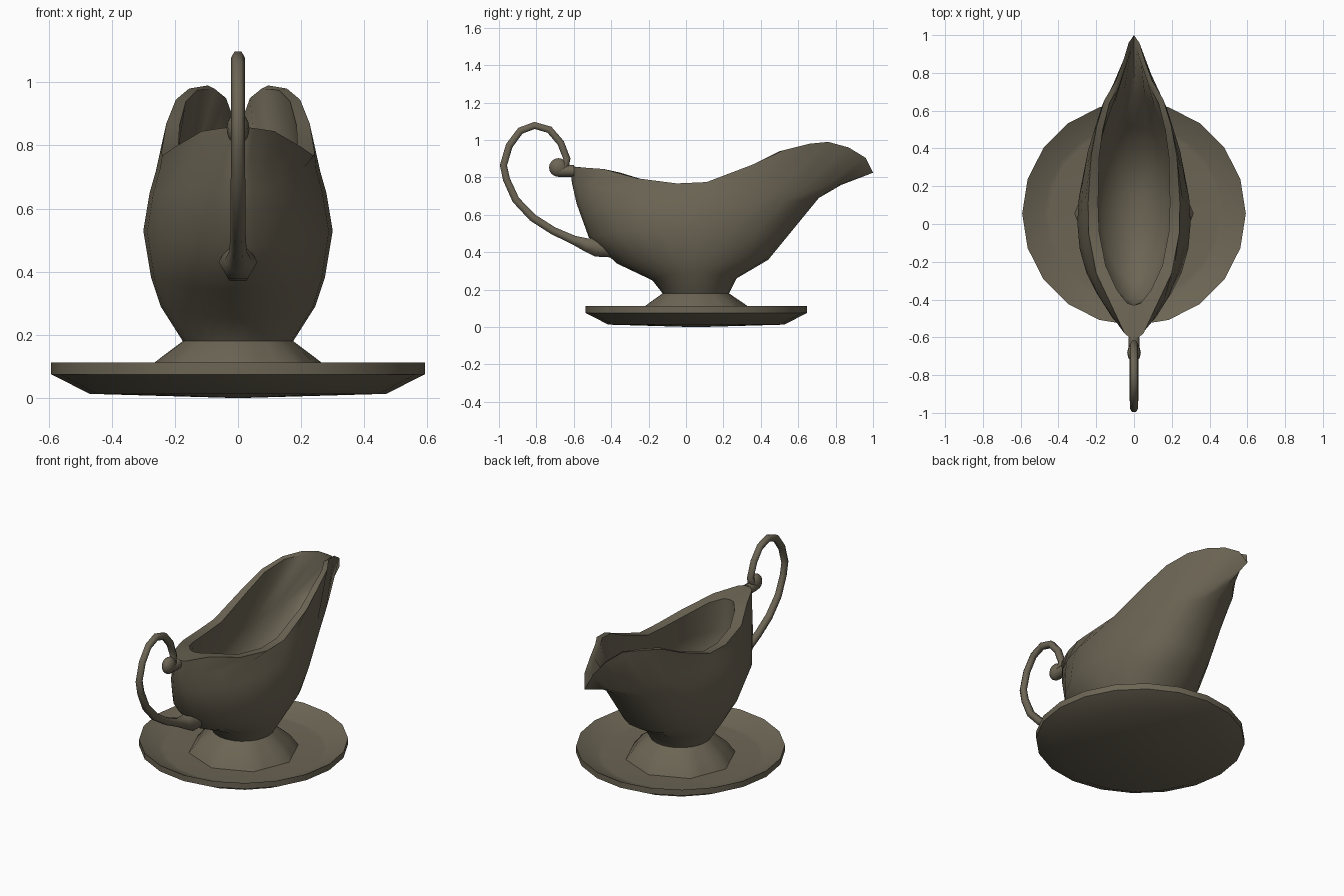
import bpy, bmesh, math

if "Cube" in bpy.data.objects:
    bpy.data.objects.remove(bpy.data.objects["Cube"])

mat = bpy.data.materials.new("aged_metal")
mat.diffuse_color = (0.15, 0.13, 0.09, 1)
mat.use_nodes = True
mat.node_tree.nodes["Principled BSDF"].inputs["Base Color"].default_value = mat.diffuse_color


def finish(ob, angle=40):
    ob.data.materials.append(mat)
    bpy.ops.object.select_all(action='DESELECT')
    ob.select_set(True)
    bpy.context.view_layer.objects.active = ob
    if ob.type == 'MESH':
        bpy.ops.object.shade_smooth_by_angle(angle=math.radians(angle))


def loft(name, rings, angle=40):
    """Skin a list of equal-length closed rings and cap both ends."""
    bm = bmesh.new()
    loops = [[bm.verts.new(p) for p in r] for r in rings]
    n = len(loops[0])
    for a, b in zip(loops, loops[1:]):
        for i in range(n):
            j = (i + 1) % n
            bm.faces.new((a[i], a[j], b[j], b[i]))
    bm.faces.new(loops[0])
    bm.faces.new(loops[-1])
    bmesh.ops.recalc_face_normals(bm, faces=bm.faces)
    me = bpy.data.meshes.new(name)
    bm.to_mesh(me)
    bm.free()
    ob = bpy.data.objects.new(name, me)
    bpy.context.collection.objects.link(ob)
    finish(ob, angle)
    return ob


N = 12  # stations per half ring, back to front


def mirror(half):
    return half + [(-x, y, z) for x, y, z in half[-2:0:-1]]


def ring(yb, yf, w, zb, zm, zf, pb=1.0, pf=1.0, octagon=False):
    """Oval ring with its own back, middle and front heights and fullness."""
    half = []
    for k in range(N + 1):
        a = math.pi * k / N
        c, s = math.cos(a), math.sin(a) if k < N else 0
        f = math.cos(math.pi / 8) / math.cos(a % (math.pi / 4) - math.pi / 8) if octagon else 1
        z = zm + ((zb if c > 0 else zf) - zm) * c * c
        half.append((w * s ** (pb if c > 0 else pf) * f,
                     (yb + yf) / 2 - (yf - yb) / 2 * c * f, z))
    return mirror(half)


def rim(stations):
    return mirror([(x, y, z) for y, x, z in stations])


# saucer
def circle(r, z, n=20):
    return [(r * math.cos(2 * math.pi * i / n), 0.055 + r * math.sin(2 * math.pi * i / n), z)
            for i in range(n)]


loft("saucer", [circle(0.02, 0.0), circle(0.47, 0.013), circle(0.592, 0.075),
                circle(0.592, 0.112), circle(0.475, 0.054), circle(0.45, 0.051), circle(0.02, 0.05)])

# boat: foot, neck, bowl, lip and hollow inside
outer_lip = [(-.62, 0, .86), (-.58, .05, .855), (-.44, .115, .845), (-.26, .20, .795),
             (-.05, .24, .768), (.11, .243, .775), (.36, .227, .87), (.52, .197, .945),
             (.66, .155, .98), (.76, .095, .99), (.87, .055, .96), (.96, .028, .905), (1, 0, .825)]
inner_lip = [(-.43, 0, .84), (-.42, .035, .84), (-.35, .09, .825), (-.22, .15, .785),
             (-.04, .185, .765), (.11, .19, .772), (.35, .185, .865), (.50, .165, .94),
             (.64, .13, .975), (.74, .075, .98), (.85, .038, .95), (.92, .016, .89), (.95, 0, .845)]
loft("gravy_boat_bowl", [
    ring(-.26, .37, .315, .05, .05, .05, octagon=True),
    ring(-.22, .33, .265, .112, .112, .112, octagon=True),
    ring(-.125, .23, .175, .18, .18, .18),
    ring(-.18, .27, .245, .25, .29, .26),
    ring(-.37, .44, .275, .34, .38, .36, 1.1, .8),
    ring(-.52, .53, .30, .48, .53, .47, 1.2, .8),
    ring(-.585, .71, .28, .66, .65, .69, 1.3, .95),
    ring(-.61, .83, .26, .77, .72, .76, 1.4, 1.2),
    rim(outer_lip),
    rim(inner_lip),
    ring(-.43, .70, .215, .65, .62, .755, 1.2, 1.0),
    ring(-.41, .52, .22, .52, .50, .53, 1.15, .9),
    ring(-.30, .40, .17, .41, .40, .42, 1.1, .9),
    ring(-.10, .22, .06, .33, .32, .33),
], 65)

# handle: looped tube with a thick lower root (y, z, thickness)
path = [(-.40, .42, 2.5), (-.48, .43, 2.8), (-.53, .438, 1.9), (-.60, .465, 1.25), (-.71, .515, 1.1),
        (-.82, .585, 1.1), (-.91, .68, 1.05), (-.96, .79, 1), (-.976, .865, 1), (-.945, .97, 1),
        (-.885, 1.05, 1), (-.81, 1.078, 1), (-.73, 1.055, 1), (-.67, .985, 1),
        (-.637, .90, 1), (-.645, .86, 1.2), (-.685, .85, 1.2)]
cu = bpy.data.curves.new("handle", 'CURVE')
cu.dimensions = '3D'
cu.bevel_depth = 0.022
cu.bevel_resolution = 1
cu.use_fill_caps = True
sp = cu.splines.new('POLY')
sp.points.add(len(path) - 1)
for pt, (y, z, r) in zip(sp.points, path):
    pt.co = (0, y, z, 1)
    pt.radius = r
sp.use_smooth = True
handle = bpy.data.objects.new("handle", cu)
bpy.context.collection.objects.link(handle)
finish(handle)

# scroll knob where the handle curls against the lip
bpy.ops.mesh.primitive_uv_sphere_add(segments=12, ring_count=8, radius=0.05, location=(0, -.682, .853))
knob = bpy.context.object
knob.name = "handle_knob"
knob.scale = (0.72, 1, 1)
finish(knob)

# small bridge tying the knob to the back of the bowl
bpy.ops.mesh.primitive_cylinder_add(vertices=10, radius=0.032, depth=0.08,
                                    location=(0, -.64, .835), rotation=(math.pi / 2, 0, 0))
bridge = bpy.context.object
bridge.name = "handle_bridge"
finish(bridge)
